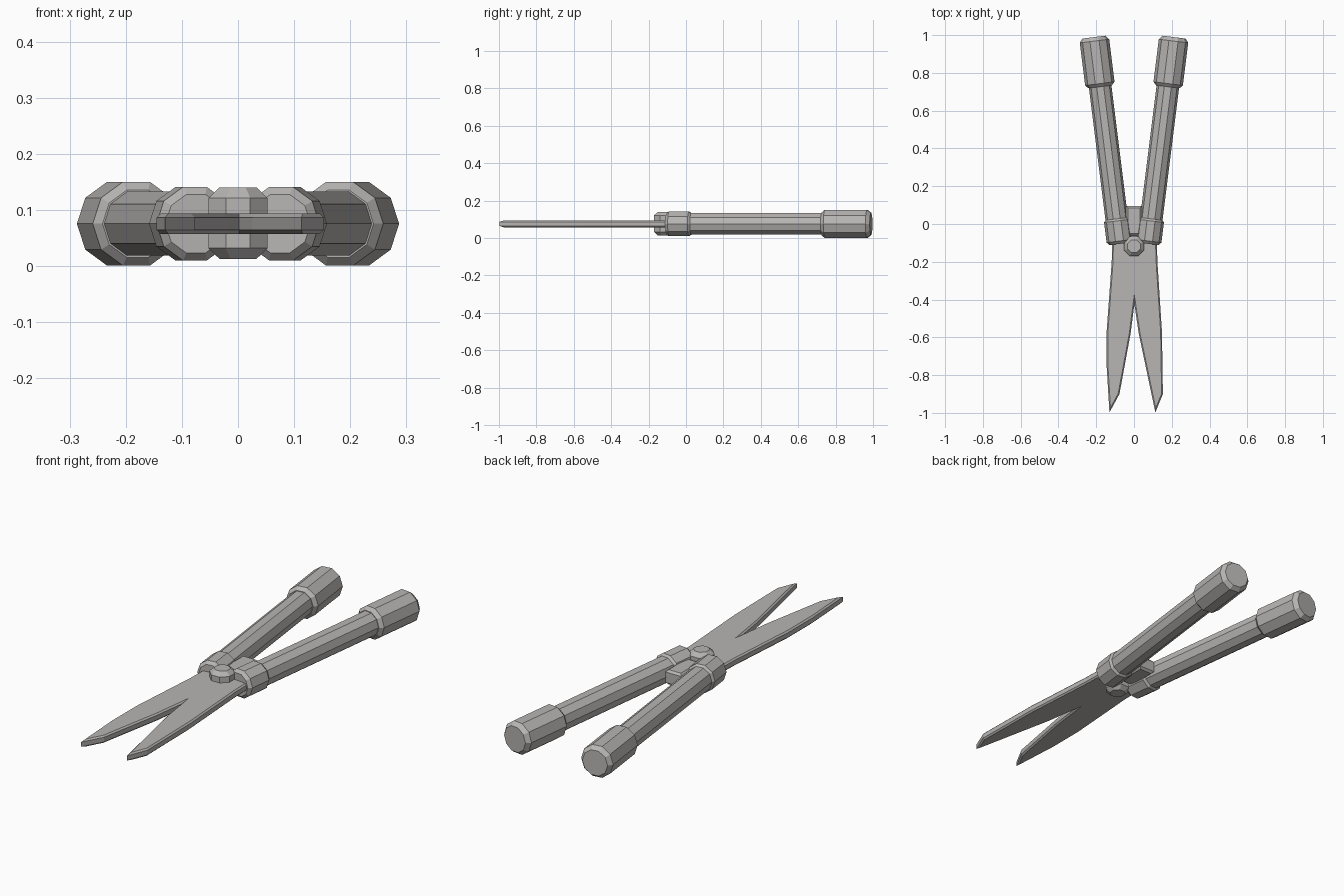
import bpy, bmesh, math
from mathutils import Matrix, Vector

if "Cube" in bpy.data.objects:
    bpy.data.objects.remove(bpy.data.objects["Cube"])

ZC = 0.0755          # mid height of the tool
metal = bpy.data.materials.new("warm grey")
metal.diffuse_color = (0.48, 0.465, 0.455, 1)
metal.use_nodes = True
metal.node_tree.nodes["Principled BSDF"].inputs["Base Color"].default_value = metal.diffuse_color


def finish(bm, name):
    bmesh.ops.recalc_face_normals(bm, faces=bm.faces)
    me = bpy.data.meshes.new(name)
    bm.to_mesh(me)
    bm.free()
    me.materials.append(metal)
    ob = bpy.data.objects.new(name, me)
    bpy.context.collection.objects.link(ob)
    return ob


def lathe(name, profile, sides, matrix, offset=0.0):
    """Capped rings of (distance, radius) along local z."""
    bm = bmesh.new()
    rings = []
    for t, r in profile:
        rings.append([bm.verts.new(matrix @ Vector((
            r * math.cos(2 * math.pi * (i + offset) / sides),
            r * math.sin(2 * math.pi * (i + offset) / sides), t)))
            for i in range(sides)])
    for a, b in zip(rings, rings[1:]):
        for i in range(sides):
            j = (i + 1) % sides
            bm.faces.new((a[i], a[j], b[j], b[i]))
    bm.faces.new(rings[0])
    bm.faces.new(rings[-1])
    return finish(bm, name)


def plate(name, outline, z0, z1, bevel):
    """Extruded outline with chamfered top and bottom rims."""
    bm = bmesh.new()
    face = bm.faces.new([bm.verts.new((x, y, z0)) for x, y in outline])
    new = bmesh.ops.extrude_face_region(bm, geom=[face])["geom"]
    for v in new:
        if isinstance(v, bmesh.types.BMVert):
            v.co.z = z1
    rims = [e for e in bm.edges if abs(e.verts[0].co.z - e.verts[1].co.z) < 1e-6]
    bmesh.ops.recalc_face_normals(bm, faces=bm.faces)
    bmesh.ops.bevel(bm, geom=rims, offset=bevel, segments=1, affect='EDGES')
    return finish(bm, name)


# Handles: collar, shaft and grip along each splayed axis
for side, label in ((-1, "left"), (1, "right")):
    axis = Vector((0.124 * side, 0.992, 0)).normalized()
    m = (Matrix.Translation((0.075 * side, -0.105, ZC))
         @ Matrix.Rotation(-side * math.atan2(0.124, 0.992), 4, 'Z')
         @ Matrix.Rotation(-math.pi / 2, 4, 'X'))
    lathe(label + "_collar", [(0, 0.055), (0.015, 0.069), (0.122, 0.069),
                              (0.136, 0.058)], 10, m)
    lathe(label + "_shaft", [(0.1, 0.060), (0.86, 0.060)], 10, m)
    lathe(label + "_grip", [(0.838, 0.063), (0.855, 0.0785), (1.082, 0.0785),
                            (1.103, 0.062)], 10, m)

# Blades: two plates meeting on the centre line, tips slanted the same way
plate("blades", [(-0.115, -0.06), (-0.118, -0.2), (-0.145, -0.57),
                 (-0.145, -0.75), (-0.13, -0.998), (-0.077, -0.9),
                 (-0.018, -0.58), (0.002, -0.425), (0.025, -0.58),
                 (0.113, -0.998), (0.153, -0.9), (0.148, -0.57),
                 (0.124, -0.2), (0.120, -0.06)], ZC - 0.018, ZC + 0.018, 0.007)

# Pivot bolt through the blades
lathe("pivot_bolt", [(0.013, 0.036), (0.032, 0.057), (0.121, 0.057),
                     (0.140, 0.036)], 8, Matrix.Translation((0, -0.118, 0)), 0.5)

# Stop block between the collars
plate("stop_block", [(-0.03, -0.06), (0.03, -0.06), (0.042, 0.0), (0.042, 0.095),
                     (-0.042, 0.095), (-0.042, 0.0)], ZC - 0.035, ZC + 0.035, 0.01)
